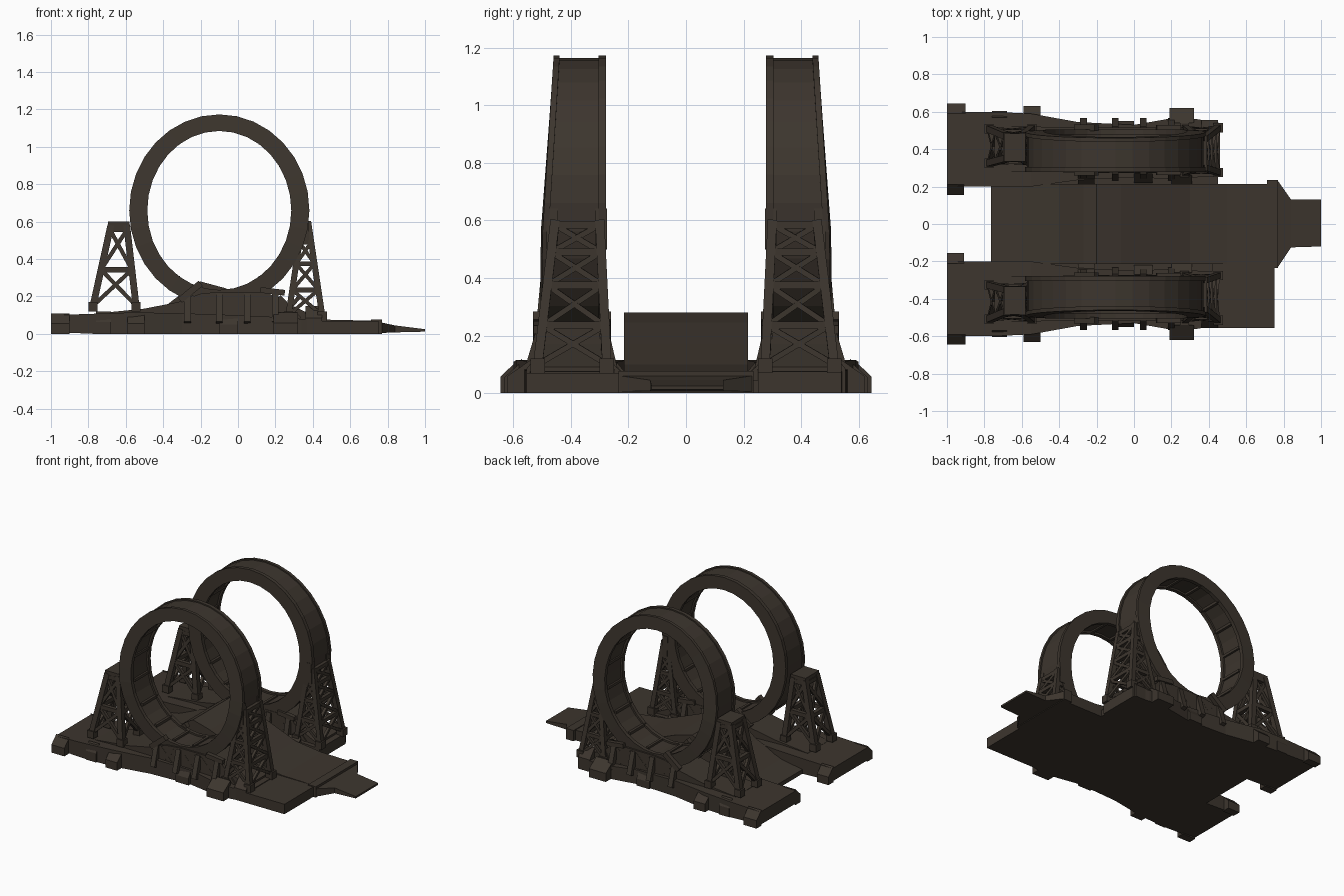
import bpy, bmesh, math
from mathutils import Vector

if "Cube" in bpy.data.objects:
    bpy.data.objects.remove(bpy.data.objects["Cube"])

mat = bpy.data.materials.new("dark brown iron")
mat.diffuse_color = (0.046, 0.036, 0.027, 1)
mat.use_nodes = True
mat.node_tree.nodes["Principled BSDF"].inputs["Base Color"].default_value = mat.diffuse_color


def finish(bm, name):
    bmesh.ops.recalc_face_normals(bm, faces=bm.faces)
    me = bpy.data.meshes.new(name)
    bm.to_mesh(me)
    bm.free()
    me.materials.append(mat)
    ob = bpy.data.objects.new(name, me)
    bpy.context.collection.objects.link(ob)
    return ob


def skin(bm, rings, closed=False):
    """Join equal cross-sections into a solid."""
    vs = [[bm.verts.new(p) for p in r] for r in rings]
    n, m = len(vs[0]), len(vs)
    for i in range(m if closed else m - 1):
        a, b = vs[i], vs[(i + 1) % m]
        for j in range(n):
            bm.faces.new((a[j], a[(j + 1) % n], b[(j + 1) % n], b[j]))
    if not closed:
        bm.faces.new(vs[0])
        bm.faces.new(vs[-1][::-1])


def beam(bm, a, b, w, s=1):
    a, b = Vector((a[0], a[1] * s, a[2])), Vector((b[0], b[1] * s, b[2]))
    d = (b - a).normalized()
    ref = Vector((0, 1, 0)) if abs(d.y) < 0.8 else Vector((0, 0, 1))
    u = d.cross(ref).normalized() * w / 2
    v = d.cross(u).normalized() * w / 2
    skin(bm, [[p + u + v, p - u + v, p - u - v, p + u - v] for p in (a, b)])


def slab(bm, stations, s=1):
    """Stations along x: (x, y0, y1, z0, z1)."""
    skin(bm, [[(x, y0 * s, z0), (x, y1 * s, z0), (x, y1 * s, z1), (x, y0 * s, z1)]
              for x, y0, y1, z0, z1 in stations])


def box(bm, x0, x1, y0, y1, z0, z1, s=1):
    slab(bm, [(x0, y0, y1, z0, z1), (x1, y0, y1, z0, z1)], s)


def tower(name, s, base, top, levels, w, cap):
    """Lattice tower; base and top are (x0, x1, y0, y1, z)."""
    bm = bmesh.new()

    def corners(t):
        x0, x1, y0, y1, z = [a + (b - a) * t for a, b in zip(base, top)]
        return [(x0, y0, z), (x1, y0, z), (x1, y1, z), (x0, y1, z)]
    lo, hi = corners(0), corners(1)
    for i in range(4):
        beam(bm, lo[i], hi[i], w, s)
        x, y, z = lo[i]
        box(bm, x - .025, x + .025, y - .025, y + .025, z - .03, z + .02, s)
    for t0, t1 in zip(levels, levels[1:]):
        a, b = corners(t0), corners(t1)
        for i in range(4):
            j = (i + 1) % 4
            beam(bm, b[i], b[j], w * .8, s)
            beam(bm, a[i], b[j], w * .6, s)
            beam(bm, a[j], b[i], w * .6, s)
    if cap:
        x0, x1, y0, y1, z = top
        box(bm, x0 - .015, x1 + .015, y0 - .015, y1 + .015, z - .015, z + .02, s)
    finish(bm, name)


def ring_point(a, f, y, s):
    """f = 0 on the inner wall, 1 on the outer wall."""
    rx, rz = .385 + .093 * f, .425 + .085 * f
    return (-.1 + rx * math.cos(a), y * s, .66 + rz * math.sin(a))


for s, side in ((-1, "front"), (1, "back")):
    # big hoop with raised rims on the inside and outside
    N = 32
    rings = []
    for i in range(N):
        a = 2 * math.pi * i / N
        low = (1 - math.sin(a)) / 2
        y0, y1 = .278, .465 + .04 * min(1, low * 1.6)
        r = .026
        prof = [(0, y0), (0, y0 + r), (.14, y0 + r), (.14, y1 - r), (0, y1 - r), (0, y1),
                (1.04, y1 - .005), (1.04, y1 - r), (.94, y1 - r), (.94, y0 + r), (1.04, y0 + r), (1.04, y0)]
        rings.append([ring_point(a, f, y, s) for f, y in prof])
    bm = bmesh.new()
    skin(bm, rings, True)
    finish(bm, side + "_hoop")

    # cross ribs on the inner wall and joint straps on the flank
    bm = bmesh.new()
    for i in range(16):
        a = 2 * math.pi * (i + .5) / 16
        beam(bm, ring_point(a, .1, .29, s), ring_point(a, .1, .46, s), .018)
    finish(bm, side + "_hoop_ribs")

    # side platform
    bm = bmesh.new()
    slab(bm, [(-1, .2, .6, .01, .1), (-.76, .2, .6, 0, .108), (-.55, .2, .59, 0, .115), (-.3, .235, .545, 0, .11),
              (0, .25, .53, 0, .1), (.2, .24, .565, 0, .09), (.34, .25, .56, 0, .08), (.46, .25, .54, 0, .075)], s)
    finish(bm, side + "_platform")

    # curved track bed under the hoop
    bm = bmesh.new()
    slab(bm, [(-.75, .28, .52, .05, .11), (-.5, .28, .52, .05, .135), (-.32, .275, .515, .05, .17),
              (-.2, .275, .515, .05, .215), (-.1, .275, .515, .05, .225), (.15, .275, .515, .05, .225),
              (.25, .28, .51, .05, .17), (.42, .28, .5, .05, .09)], s)
    finish(bm, side + "_track_bed")

    # feet and sloped buttresses along the platform edges
    bm = bmesh.new()
    for x0, x1, y0, y1, z in ((-1, -.9, .59, .645, .08), (-1, -.91, .155, .21, .08),
                              (-.59, -.5, .57, .63, .08), (-.76, -.68, .57, .605, .09),
                              (.19, .32, .54, .62, .085), (.36, .45, .5, .555, .12),
                              (-.3, -.21, .21, .26, .1), (.0, .1, .22, .27, .1),
                              (.2, .31, .21, .26, .08), (-.1, 0, .52, .55, .07)):
        yo, yi = (y1, y0) if y0 > .4 else (y0, y1)
        skin(bm, [[(x, yo * s, 0), (x, yo * s, z * .7), (x, yi * s, z + .03), (x, yi * s, 0)]
                  for x in (x0, x1)])
    finish(bm, side + "_feet")

    bm = bmesh.new()
    for x in (-.27, -.1, .05, .2):
        for yt, yb in ((.505, .55), (.285, .25)):
            beam(bm, (x, yb, .06), (x, yt, .21), .035, s)
            beam(bm, (x + .02, yt, .08), (x + .13, yt, .2), .022, s)
            beam(bm, (x + .13, yt, .08), (x + .02, yt, .2), .022, s)
    for y in (.278, .515):
        beam(bm, (-.31, y, .18), (-.2, y, .27), .035, s)
        beam(bm, (.12, y, .235), (.25, y, .22), .03, s)
    finish(bm, side + "_hoop_braces")

    # lattice towers on both sides of the hoop
    tower(side + "_left_tower", s, (-.775, -.545, .325, .51, .15), (-.68, -.595, .35, .47, .58),
          (0, .45, .95), .036, True)
    tower(side + "_right_tower", s, (.27, .45, .275, .515, .1), (.345, .375, .3, .455, .6),
          (0, .27, .55, .78, .97), .032, False)
    bm = bmesh.new()
    for y in (.295, .465):
        beam(bm, (.36, y, .5), (.355, y, .64), .04, s)
    finish(bm, side + "_hoop_clamp")

# central ramp with its hump
bm = bmesh.new()
slab(bm, [(x, -.215, .215, 0, z) for x, z in
          ((-.765, .03), (-.6, .06), (-.4, .14), (-.27, .24), (-.2, .28), (-.07, .245),
           (.12, .17), (.3, .1), (.5, .075), (.77, .07))])
finish(bm, "central_ramp")

# exit deck and tongue
bm = bmesh.new()
box(bm, .42, .75, -.555, .215, 0, .07)
finish(bm, "exit_deck")
bm = bmesh.new()
box(bm, .71, .77, -.235, .235, 0, .076)
slab(bm, [(.77, -.23, .23, .005, .06), (.84, -.125, .13, .008, .045), (1, -.12, .13, .012, .025)])
finish(bm, "exit_tongue")

# low tie plates between the ramp and the side platforms
bm = bmesh.new()
for s in (-1, 1):
    box(bm, -.45, .45, .2, .27, 0, .045, s)
finish(bm, "tie_plates")
